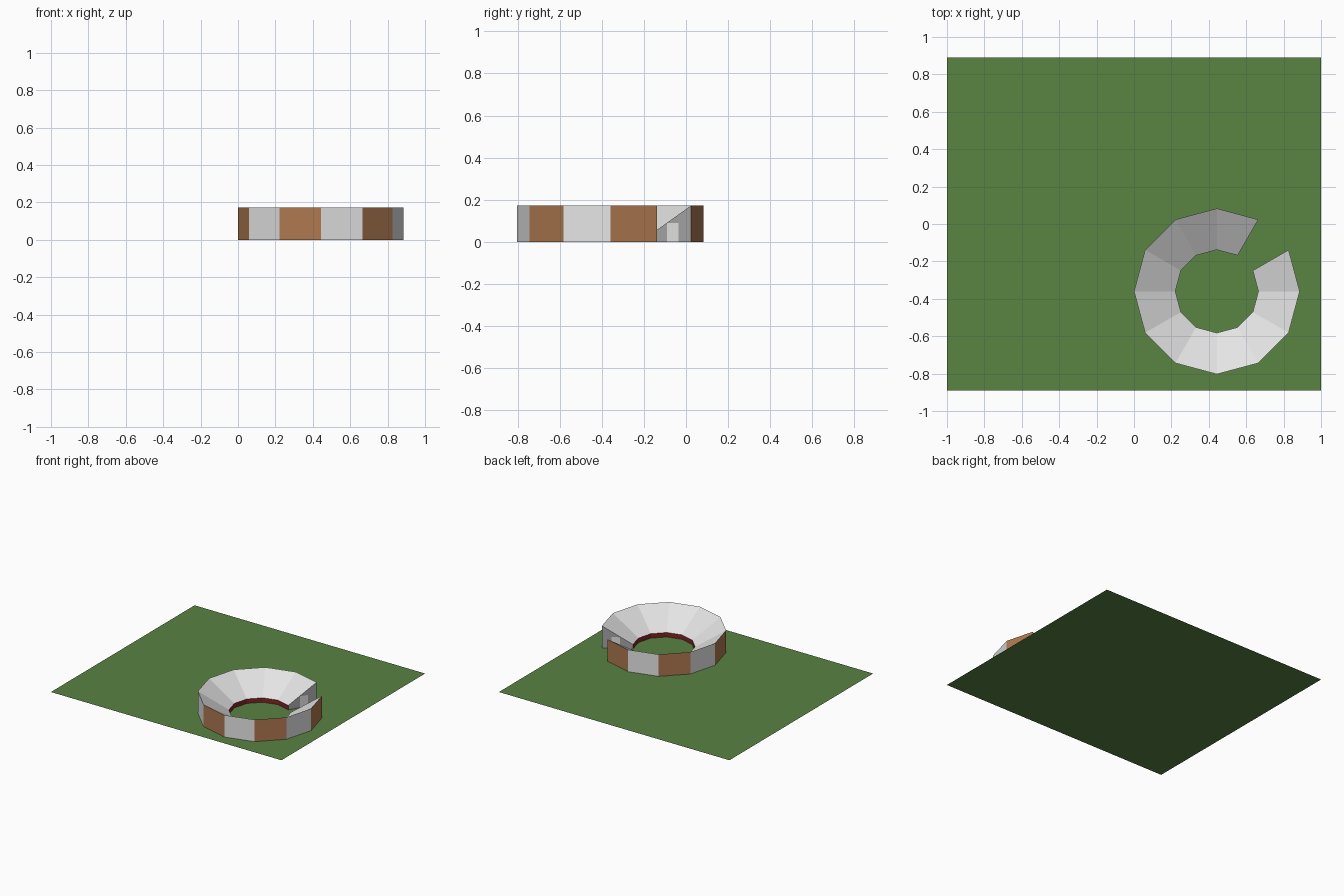
import bpy, bmesh, math
from mathutils import Vector

if "Cube" in bpy.data.objects:
    bpy.data.objects.remove(bpy.data.objects["Cube"])

CX, CY = 0.443, -0.36          # arena centre
R_OUT, R_IN = 0.443, 0.222     # outer and inner radius
H_OUT, H_IN = 0.172, 0.035     # outer and inner wall height
SIDES = 12
GAP = 1                        # missing segment, 30 to 60 degrees


def material(name, rgb):
    m = bpy.data.materials.new(name)
    m.diffuse_color = (*rgb, 1)
    m.use_nodes = True
    m.node_tree.nodes["Principled BSDF"].inputs["Base Color"].default_value = m.diffuse_color
    return m


GREEN = material("grass_green", (0.10, 0.23, 0.055))
LIGHT = material("light_grey", (0.78, 0.78, 0.78))
BROWN = material("wall_brown", (0.42, 0.19, 0.08))
RED = material("barrier_red", (0.22, 0.016, 0.018))
GREY = material("end_wall_grey", (0.38, 0.38, 0.38))


def point(r, k, z, shift=0.0):
    """Point at radius r on ring corner k, moved sideways by shift."""
    a = math.tau * k / SIDES
    return Vector((CX + r * math.cos(a) - shift * math.sin(a),
                   CY + r * math.sin(a) + shift * math.cos(a), z))


def make(name, quads, mats):
    """Object from (corner list, material index) faces."""
    bm = bmesh.new()
    for corners, mi in quads:
        bm.faces.new([bm.verts.new(c) for c in corners]).material_index = mi
    bmesh.ops.remove_doubles(bm, verts=bm.verts, dist=1e-5)
    me = bpy.data.meshes.new(name)
    bm.to_mesh(me)
    bm.free()
    for m in mats:
        me.materials.append(m)
    ob = bpy.data.objects.new(name, me)
    bpy.context.collection.objects.link(ob)
    return ob


segments = [k for k in range(SIDES) if k != GAP]

# grass field
make("field", [([Vector((x, y, 0)) for x, y in
                 ((-1, -0.89), (1, -0.89), (1, 0.89), (-1, 0.89))], 0)], [GREEN])

# outer wall, panels alternate brown and grey
make("outer_wall", [([point(R_OUT, k, 0), point(R_OUT, k + 1, 0),
                      point(R_OUT, k + 1, H_OUT), point(R_OUT, k, H_OUT)], k % 2)
                    for k in segments], [BROWN, LIGHT])

# sloping stands
make("stands", [([point(R_IN, k, H_IN), point(R_OUT, k, H_OUT),
                  point(R_OUT, k + 1, H_OUT), point(R_IN, k + 1, H_IN)], 0)
                for k in segments], [LIGHT])

# low barrier round the arena floor
make("inner_barrier", [([point(R_IN, k + 1, 0), point(R_IN, k, 0),
                         point(R_IN, k, H_IN), point(R_IN, k + 1, H_IN)], 0)
                       for k in segments], [RED])

# end walls either side of the entrance, each with a door plate
for name, k, side in (("right", GAP, 1), ("left", GAP + 1, -1)):
    def panel(r0, r1, z0, z1, shift=0.0):
        c = [point(r0, k, 0, shift), point(r1, k, 0, shift),
             point(r1, k, z1, shift), point(r0, k, z0, shift)]
        return c[::-1] if side > 0 else c
    make(name + "_end_wall", [(panel(R_IN, R_OUT, H_IN, H_OUT), 0)], [GREY])
    make(name + "_door", [(panel(0.312, 0.375, 0.089, 0.089, side * 0.003), 0)], [LIGHT])
